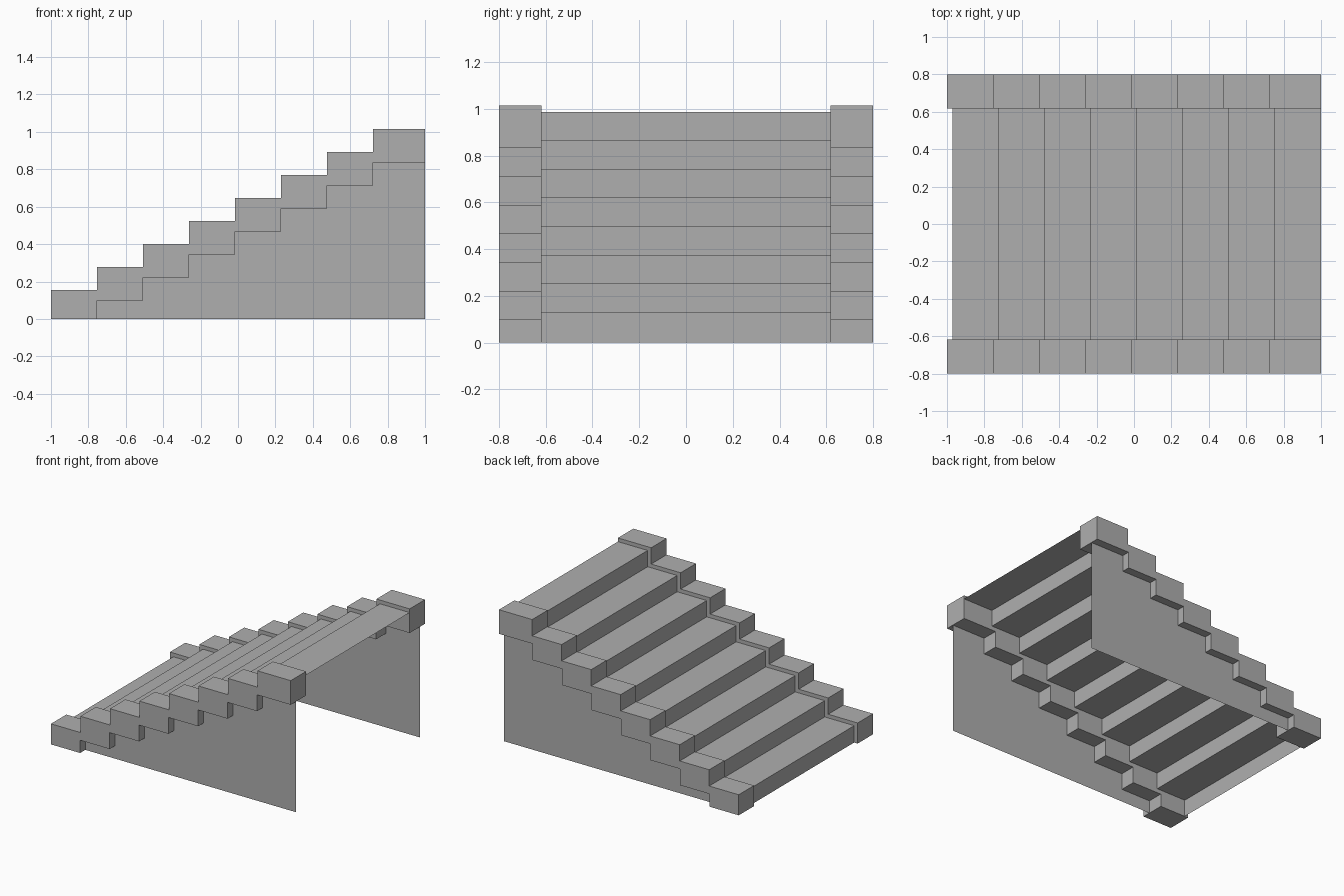
import bpy
import bmesh

if "Cube" in bpy.data.objects:
    bpy.data.objects.remove(bpy.data.objects["Cube"])

STEPS, RUN, RISE = 8, 0.2461, 0.1229

# Dark grey shared by all parts
grey = bpy.data.materials.new("dark_grey")
grey.diffuse_color = (0.43, 0.43, 0.43, 1.0)
grey.use_nodes = True
grey.node_tree.nodes["Principled BSDF"].inputs["Base Color"].default_value = grey.diffuse_color


def stairs(x0, z0, x_end=1.0):
    """Stepped profile points (x, z): tread k starts at x0 + k*RUN, height z0 + k*RISE."""
    pts = []
    for k in range(STEPS):
        x1 = x_end if k == STEPS - 1 else x0 + (k + 1) * RUN
        z = z0 + k * RISE
        pts += [(x0 + k * RUN, z), (x1, z)]
    return pts


def make_object(name, bm):
    mesh = bpy.data.meshes.new(name)
    bm.to_mesh(mesh)
    bm.free()
    mesh.materials.append(grey)
    obj = bpy.data.objects.new(name, mesh)
    bpy.context.collection.objects.link(obj)
    return obj


def profile_face(bm, pts, y):
    return bm.faces.new([bm.verts.new((x, y, z)) for x, z in pts])


# Treads and risers: one open folded sheet between the side trims
bm = bmesh.new()
path = [(-0.971, 0.0)] + stairs(-0.971, 0.127)
rows = [[bm.verts.new((x, y, z)) for y in (-0.617, 0.617)] for x, z in path]
for a, b in zip(rows, rows[1:]):
    bm.faces.new((a[0], a[1], b[1], b[0]))
bmesh.ops.recalc_face_normals(bm, faces=bm.faces)
if sum(f.normal.z for f in bm.faces) < 0:
    bmesh.ops.reverse_faces(bm, faces=bm.faces)
make_object("treads", bm)

# Lower edge shared by trim and side wall
upper = stairs(-1.0, 0.155)
lower = [(-0.757, 0.0)] + stairs(-0.757 - RUN, 0.096 - RISE)[2:]

for side, s in (("front", -1), ("back", 1)):
    # Solid stepped trim
    bm = bmesh.new()
    face = profile_face(bm, [(-1.0, 0.0)] + upper + lower[::-1], s * 0.8)
    ext = bmesh.ops.extrude_face_region(bm, geom=[face], use_keep_orig=True)
    verts = [v for v in ext["geom"] if isinstance(v, bmesh.types.BMVert)]
    bmesh.ops.translate(bm, verts=verts, vec=(0, -s * 0.183, 0))
    bmesh.ops.recalc_face_normals(bm, faces=bm.faces)
    make_object(side + "_trim", bm)

    # Thin side wall below the trim
    bm = bmesh.new()
    wall = profile_face(bm, lower + [(1.0, 0.0)], s * 0.738)
    wall.normal_update()
    if wall.normal.y * s < 0:
        wall.normal_flip()
    make_object(side + "_wall", bm)
